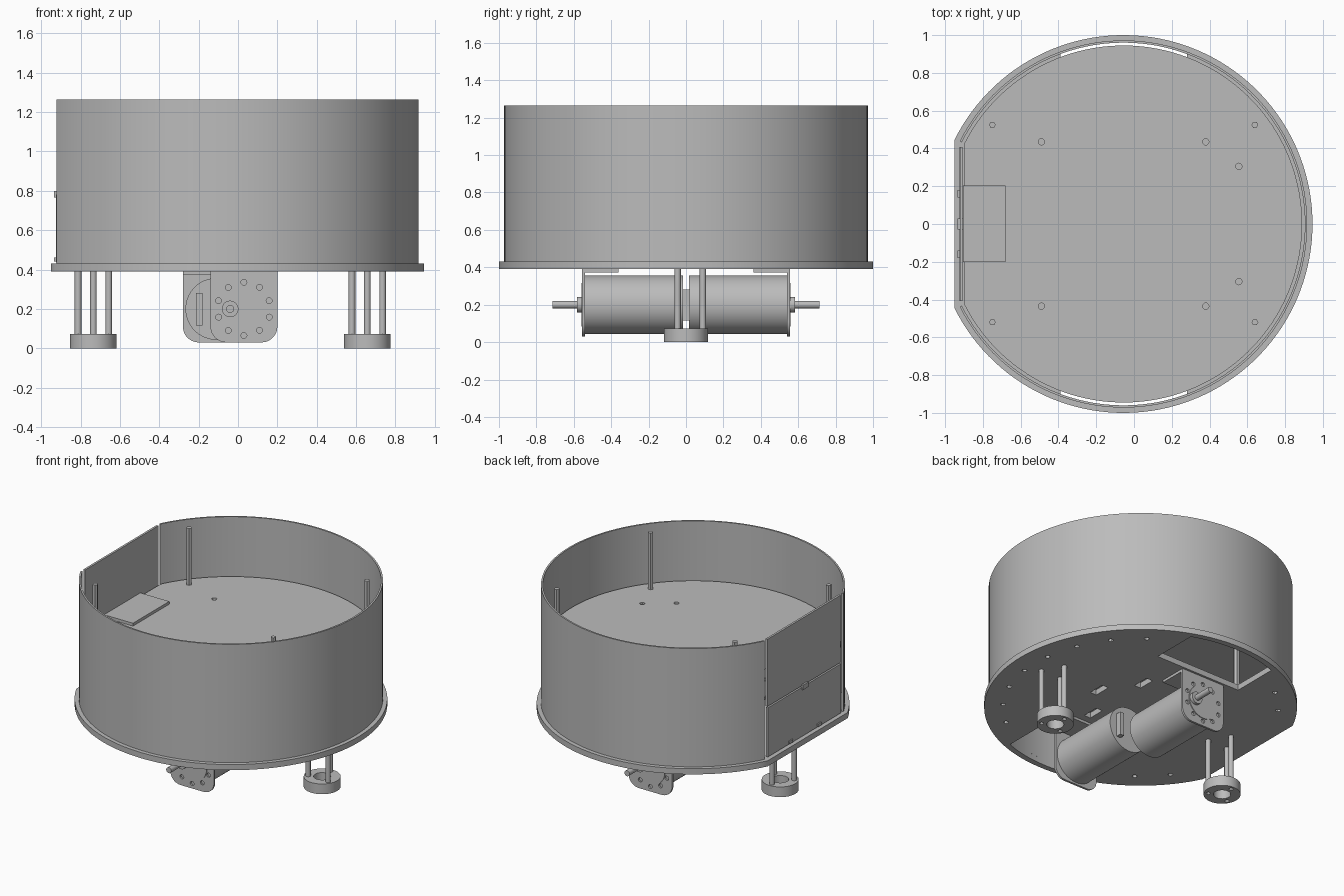
import bpy, bmesh, math
from mathutils import Vector, Matrix

if "Cube" in bpy.data.objects:
    bpy.data.objects.remove(bpy.data.objects["Cube"])

GREY = (0.5, 0.5, 0.5, 1)
mat = bpy.data.materials.new("plain grey")
mat.use_nodes = True
mat.diffuse_color = GREY
mat.node_tree.nodes["Principled BSDF"].inputs["Base Color"].default_value = GREY

CX = -0.055            # centre of the round body
parts = []


def make(name, bm):
    bmesh.ops.recalc_face_normals(bm, faces=bm.faces)
    mesh = bpy.data.meshes.new(name)
    bm.to_mesh(mesh)
    bm.free()
    mesh.materials.append(mat)
    ob = bpy.data.objects.new(name, mesh)
    bpy.context.collection.objects.link(ob)
    parts.append(ob)
    return ob


def add_prism(bm, pts, lo, hi, axis="z"):
    """Extrude a 2D outline (xy along z, or xz along y)."""
    def place(p, t):
        return (p[0], p[1], t) if axis == "z" else (p[0], t, p[1])
    a = [bm.verts.new(place(p, lo)) for p in pts]
    b = [bm.verts.new(place(p, hi)) for p in pts]
    bm.faces.new(a)
    bm.faces.new(b[::-1])
    n = len(pts)
    for i in range(n):
        bm.faces.new((a[i], a[(i + 1) % n], b[(i + 1) % n], b[i]))


def prism(name, pts, lo, hi, axis="z"):
    bm = bmesh.new()
    add_prism(bm, pts, lo, hi, axis)
    return make(name, bm)


def arc(cx, cy, r, a0, a1, n):
    return [(cx + r * math.cos(a0 + (a1 - a0) * i / n),
             cy + r * math.sin(a0 + (a1 - a0) * i / n)) for i in range(n + 1)]


def circle(cx, cy, r, n=24):
    return arc(cx, cy, r, 0, math.tau, n)[:-1]


def rect(x0, x1, y0, y1):
    return [(x0, y0), (x1, y0), (x1, y1), (x0, y1)]


def flat_arc(r, flat_x):
    """Arc around the body that stops at the flat side."""
    a = math.acos((flat_x - CX) / r)
    return arc(CX, 0, r, -a, a, 120)


def cut(ob, solids):
    """Subtract prisms given as (outline, low, high, axis)."""
    bm = bmesh.new()
    for s in solids:
        add_prism(bm, *s)
    tool = make("cutter", bm)
    parts.remove(tool)
    mod = ob.modifiers.new("cut", "BOOLEAN")
    mod.operation, mod.solver, mod.object = "DIFFERENCE", "EXACT", tool
    dg = bpy.context.evaluated_depsgraph_get()
    mesh = bpy.data.meshes.new_from_object(ob.evaluated_get(dg))
    ob.modifiers.clear()
    ob.data = mesh
    bpy.data.objects.remove(tool)


# Base plate with wheel openings, slots and rim holes
base = prism("base_plate", flat_arc(1.0, -0.95), 0.39, 0.43)
tools = []
half = math.asin(0.335 / 0.96)
for s in (1, -1):
    rim = arc(CX, 0, 0.96, math.pi / 2 - half, math.pi / 2 + half, 24)
    opening = rim + [(CX - 0.335, 0.57), (CX + 0.335, 0.57)]
    tools.append(([(x, s * y) for x, y in opening], 0.3, 0.5, "z"))
for x, y in ((0.29, 0), (0.13, 0.25), (0.13, -0.25)):
    tools.append((rect(x - 0.025, x + 0.025, y - 0.06, y + 0.06), 0.3, 0.5, "z"))
for i in range(24):
    a = math.tau * (i + 0.5) / 24
    x, y = 0.88 * math.cos(a), 0.88 * math.sin(a)
    if abs(x) > 0.4 and x > -0.8:
        tools.append((circle(CX + x, y, 0.016, 12), 0.3, 0.5, "z"))
cut(base, tools)

# Round wall, open at the flat side
outer, inner = flat_arc(0.972, -0.922), flat_arc(0.96, -0.912)
prism("round_wall", outer + inner[::-1], 0.43, 1.265)

# Flat side: upper panel, lower door, hinges and latch
prism("upper_flat_panel", rect(-0.922, -0.907, -0.408, 0.408), 0.79, 1.265)
prism("lower_flat_door", rect(-0.925, -0.91, -0.408, 0.408), 0.435, 0.782)
for y in (-0.16, 0.16):
    prism("door_hinge", rect(-0.934, -0.92, y - 0.02, y + 0.02), 0.44, 0.46)
prism("door_latch", rect(-0.934, -0.9, -0.03, 0.03), 0.765, 0.8)

# Middle shelf with holes, raised plate and posts
shelf = prism("shelf", flat_arc(0.945, -0.9), 0.83, 0.85)
spots = [(x, y) for x in (-0.49, 0.38) for y in (-0.435, 0.435)]
cut(shelf, [(circle(x, y, 0.017, 12), 0.8, 0.9, "z")
            for x, y in spots + [(0.555, 0.305), (0.555, -0.305)]])
prism("shelf_raised_plate", rect(-0.905, -0.68, -0.2, 0.205), 0.85, 0.87)
for x, y in spots:
    prism("lower_post", circle(x, y, 0.02, 6), 0.43, 0.83)
for x in (-0.75, 0.64):
    for y in (-0.52, 0.525):
        prism("upper_post", circle(x, y, 0.018, 6), 0.85, 1.25)

# Caster feet hung on three rods
for cx in (-0.735, 0.657):
    rods = [(cx + 0.09 * math.cos(a), 0.09 * math.sin(a))
            for a in (math.radians(90 + 120 * k) for k in range(3))]
    foot = prism("caster_ring", circle(cx, 0, 0.118, 48), 0, 0.072)
    cut(foot, [(circle(cx, 0, 0.055, 32), -0.1, 0.2, "z")] +
        [(circle(x, y, 0.014, 12), -0.1, 0.03, "z") for x, y in rods])
    for x, y in rods:
        prism("caster_rod", circle(x, y, 0.017, 16), 0.07, 0.39)

# Two drive motors, the second turned half a circle about the axle
MX, MZ, AX = 0.03, 0.2, -0.04
turn = (Matrix.Translation((AX, 0, 0)) @ Matrix.Rotation(math.pi, 4, "Z")
        @ Matrix.Translation((-AX, 0, 0)))
for label, spin in (("front", False), ("back", True)):
    first = len(parts)
    prism(label + "_motor_body", circle(MX, MZ, 0.157, 64), -0.54, -0.015, "y")
    r, w = 0.08, 0.17
    outline = (arc(MX - w + r, 0.03 + r, r, math.pi, 1.5 * math.pi, 10)
               + arc(MX + w - r, 0.03 + r, r, 1.5 * math.pi, math.tau, 10)
               + [(MX + w, 0.39), (MX - w, 0.39)])
    bracket = prism(label + "_motor_bracket", outline, -0.555, -0.54, "y")
    holes = [circle(MX + 0.135 * math.cos(a), MZ + 0.135 * math.sin(a), 0.015, 12)
             for a in (math.tau * (k + 0.5) / 10 for k in range(10))]
    cut(bracket, [(h, -0.6, -0.542, "y") for h in holes])
    prism(label + "_bracket_flange", rect(MX - w, MX + w, -0.545, -0.36), 0.372, 0.39)
    prism(label + "_gearbox_face", circle(MX, MZ, 0.117, 48), -0.56, -0.55, "y")
    prism(label + "_axle_boss", circle(AX, MZ, 0.042, 32), -0.582, -0.55, "y")
    prism(label + "_axle", circle(AX, MZ, 0.02, 24), -0.715, -0.55, "y")
    prism(label + "_motor_tab", rect(0.1, 0.133, 0.115, 0.28), -0.016, 0.022, "y")
    if spin:
        for ob in parts[first:]:
            ob.data.transform(turn)

# Smooth shading on round surfaces only
bpy.ops.object.select_all(action="DESELECT")
for ob in parts:
    ob.select_set(True)
bpy.context.view_layer.objects.active = base
bpy.ops.object.shade_smooth_by_angle(angle=math.radians(30))
